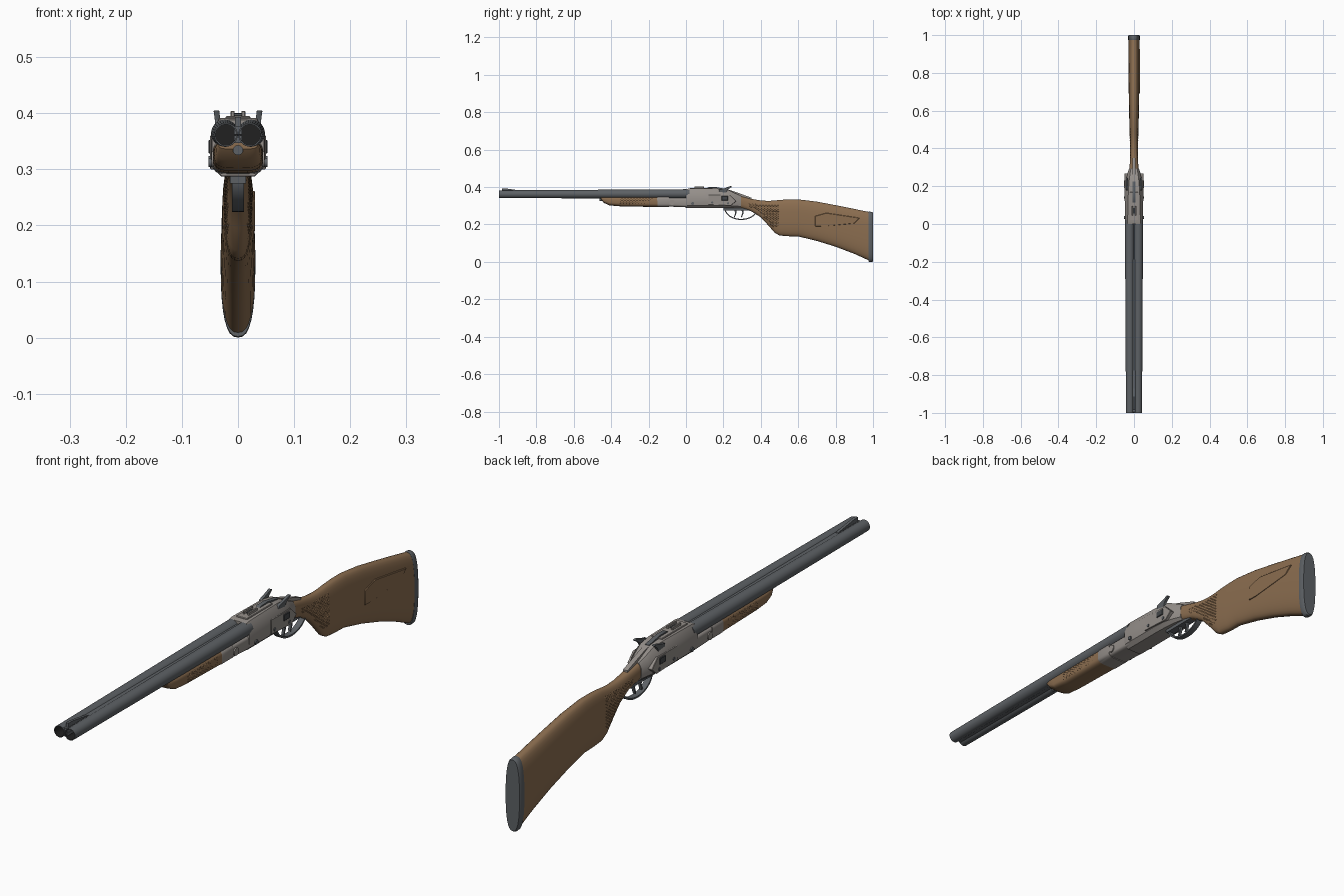
import bpy, bmesh, math
from mathutils import Vector, Matrix

if "Cube" in bpy.data.objects:
    bpy.data.objects.remove(bpy.data.objects["Cube"])

def material(name, r, g, b):
    m = bpy.data.materials.new(name)
    m.diffuse_color = (r, g, b, 1)
    m.use_nodes = True
    m.node_tree.nodes["Principled BSDF"].inputs["Base Color"].default_value = m.diffuse_color
    return m

WOOD = material("walnut wood", 0.26, 0.155, 0.08)
STEEL = material("blued steel", 0.11, 0.12, 0.13)
SILVER = material("worn silver steel", 0.30, 0.275, 0.255)
DARK = material("dark steel", 0.055, 0.06, 0.065)
BLACK = material("bore black", 0.015, 0.015, 0.015)

def finish(name, bm, *mats, smooth=True):
    bmesh.ops.recalc_face_normals(bm, faces=bm.faces[:])
    me = bpy.data.meshes.new(name)
    bm.to_mesh(me)
    bm.free()
    for m in mats:
        me.materials.append(m)
    ob = bpy.data.objects.new(name, me)
    bpy.context.collection.objects.link(ob)
    if smooth:
        bpy.ops.object.select_all(action='DESELECT')
        ob.select_set(True)
        bpy.context.view_layer.objects.active = ob
        bpy.ops.object.shade_smooth_by_angle(angle=math.radians(35))
    return ob

def skin(bm, rings):
    """Join rings of points into one closed body."""
    vs = [[bm.verts.new(p) for p in r] for r in rings]
    n = len(vs[0])
    for a, b in zip(vs, vs[1:]):
        for i in range(n):
            bm.faces.new((a[i], a[(i + 1) % n], b[(i + 1) % n], b[i]))
    bm.faces.new(vs[0])
    bm.faces.new(vs[-1])

def oval(y, top, bot, hx, power=2.6, n=32):
    zc, hz = (top + bot) / 2, (top - bot) / 2
    f = lambda v: math.copysign(abs(v) ** (2 / power), v)
    return [(hx * f(math.cos(t)), y, zc + hz * f(math.sin(t)))
            for t in (2 * math.pi * i / n for i in range(n))]

def loft(name, sections, mat, power=2.6):
    bm = bmesh.new()
    skin(bm, [oval(*s, power) for s in sections])
    return finish(name, bm, mat)

def prism(name, yz, x0, x1, mat, bevel=0.0):
    """Side profile extruded across x."""
    bm = bmesh.new()
    skin(bm, [[(x, y, z) for y, z in yz] for x in (x0, x1)])
    if bevel:
        bmesh.ops.bevel(bm, geom=bm.edges[:], offset=bevel, segments=1, affect='EDGES')
    return finish(name, bm, mat)

def box(name, x0, x1, y0, y1, z0, z1, mat, bevel=0.0):
    return prism(name, [(y0, z0), (y1, z0), (y1, z1), (y0, z1)], x0, x1, mat, bevel)

def rod(name, a, b, r1, r2, mat, n=24):
    a, b = Vector(a), Vector(b)
    bm = bmesh.new()
    rot = (b - a).to_track_quat('Z', 'Y').to_matrix().to_4x4()
    bmesh.ops.create_cone(bm, cap_ends=True, segments=n, radius1=r1, radius2=r2, depth=(b - a).length,
                          matrix=Matrix.Translation((a + b) / 2) @ rot)
    return finish(name, bm, mat)

# Barrels with hollow muzzles
for side, s in (("left", -1), ("right", 1)):
    bm = bmesh.new()
    def ring(y, r, x, z):
        return [(s * x + r * math.cos(t), y, z + r * math.sin(t))
                for t in (2 * math.pi * i / 32 for i in range(32))]
    skin(bm, [ring(-.90, .0185, .0215, .3615), ring(-1, .0185, .0215, .3615),
              ring(-1, .021, .0215, .3615), ring(.02, .0245, .0235, .364)])
    bm.faces.ensure_lookup_table()
    for f in bm.faces:
        c = f.calc_center_median()
        if c.y < -.89 and all((Vector((v.co.x - s * .0215, v.co.z - .3615))).length < .0195 for v in f.verts):
            f.material_index = 1
    finish(side + "_barrel", bm, STEEL, BLACK)

# Ribs between the barrels and front sight
box("top_rib", -.007, .007, -.995, .02, .362, .3775, STEEL)
box("bottom_rib", -.007, .007, -.995, .02, .347, .36, STEEL)
prism("front_sight", [(-.985, .374), (-.985, .393), (-.965, .393), (-.87, .379), (-.87, .374)], -.005, .005, STEEL)

# Fore-end wood and its metal fittings
loft("fore_end", [(-.455, .350, .336, .034), (-.44, .352, .316, .039), (-.41, .352, .302, .042),
                  (-.35, .352, .297, .043), (-.14, .352, .293, .044)], WOOD, 3.6)
rod("fore_end_plug", (0, -.462, .334), (0, -.43, .334), .009, .009, STEEL)
loft("fore_end_iron", [(-.155, .35, .297, .0435), (-.15, .352, .293, .045), (-.09, .352, .293, .045)], SILVER, 4)
loft("hinge_block", [(-.095, .345, .296, .043), (.02, .345, .291, .044)], SILVER, 5)

# Receiver: chamfered section narrowing into the wrist
def section(y, w, top, bot, flat):
    h = top - bot
    half = [(w * .62, bot), (w * .94, bot + h * .14), (w, bot + h * .3), (w, bot + h * .74), (flat, top)]
    return [(x, y, z) for x, z in half] + [(-x, y, z) for x, z in reversed(half)]

bm = bmesh.new()
skin(bm, [section(0, .046, .388, .288, .034), section(.012, .048, .391, .287, .034),
          section(.17, .048, .391, .287, .030), section(.225, .045, .386, .287, .026),
          section(.265, .035, .366, .288, .021), section(.295, .026, .352, .287, .016)])
finish("receiver", bm, SILVER)
prism("upper_tang", [(.22, .388), (.26, .376), (.35, .343), (.35, .335), (.22, .37)], -.009, .009, SILVER)

# Top plate, rear sight and opening lever
box("top_plate", -.022, .022, .02, .17, .385, .395, SILVER, .002)
for s in (-1, 1):
    box("rear_sight_post", s * .006, s * .013, .045, .095, .39, .404, SILVER, .001)
box("rear_sight_base", -.008, .008, .055, .085, .39, .397, DARK)
prism("opening_lever", [(.11, .392), (.12, .399), (.16, .400), (.225, .388), (.225, .382), (.15, .39)], -.008, .008, STEEL)

# Side fittings: lock plates, hammers and pins, mirrored
for side, s in (("left", -1), ("right", 1)):
    prism(side + "_lock_plate", [(.12, .305), (.24, .300), (.268, .325), (.235, .358), (.12, .36)],
          s * .03, s * .050, SILVER, .0015)
    box(side + "_lock_cover", s * .04, s * .053, .19, .225, .328, .352, DARK, .002)
    h = prism(side + "_hammer", [(.175, .372), (.18, .388), (.20, .392), (.238, .405), (.246, .401),
                                 (.222, .386), (.215, .368)], s * .029, s * .039, STEEL, .001)
    for v in h.data.vertices:  # lean outwards
        v.co.x += s * (v.co.z - .37) * .13
    for y, z, r in ((.035, .312, .008), (.14, .318, .006), (.225, .313, .006)):
        rod(side + "_pin", (s * .03, y, z), (s * .0525, y, z), r, r, STEEL, 16)
    rod(side + "_hinge_pin", (s * .03, -.075, .318), (s * .0475, -.075, .318), .014, .014, SILVER)

# Trigger guard and two triggers
def bow(inset):
    return [(.295 - (.09 - inset) * math.cos(t), .288 - (.064 - inset) * math.sin(t))
            for t in (math.pi * i / 20 for i in range(21))]
bm = bmesh.new()
skin(bm, [[(-.011, *o), (.011, *o), (.011, *i), (-.011, *i)] for o, i in zip(bow(0), bow(.006))])
finish("trigger_guard", bm, STEEL)
box("trigger_plate", -.014, .014, .20, .34, .275, .291, STEEL)
for y, name in ((.262, "front_trigger"), (.300, "rear_trigger")):
    prism(name, [(y - .006, .285), (y + .001, .262), (y - .006, .24), (y - .001, .238), (y + .008, .262),
                 (y + .006, .285)], -.005, .005, STEEL)

# Stock and butt plate: y, top, bottom, half width
STOCK = [(.24, .370, .290, .029), (.30, .350, .285, .024), (.35, .337, .270, .020), (.40, .328, .238, .0195),
         (.44, .326, .195, .021), (.475, .328, .155, .0225), (.50, .331, .141, .0235), (.55, .334, .137, .025),
         (.60, .334, .136, .026), (.70, .322, .112, .028), (.80, .303, .081, .029), (.90, .283, .043, .030),
         (.977, .267, .008, .030)]
loft("stock", STOCK, WOOD)
loft("butt_plate", [(.975, .268, .002, .0305), (.980, .269, 0, .031), (.995, .267, 0, .031),
                    (1.0, .263, .004, .028)], STEEL)
prism("cheek_panel", [(.69, .19), (.69, .245), (.75, .262), (.93, .235), (.90, .205), (.73, .19)],
      .02, .0305, WOOD, .002)

# Checkering: small raised diamonds on grip and fore-end
def surface(y):
    for a, b in zip(STOCK, STOCK[1:]):
        if a[0] <= y <= b[0]:
            k = (y - a[0]) / (b[0] - a[0])
            return [p + (q - p) * k for p, q in zip(a[1:], b[1:])]

def diamond(bm, s, x, y, z, a=.0065, b=.005):
    base = [bm.verts.new((s * (x - .001), y + a * u, z + b * v)) for u, v in ((1, 0), (0, 1), (-1, 0), (0, -1))]
    tip = bm.verts.new((s * (x + .0017), y, z))
    for i in range(4):
        bm.faces.new((base[i], base[(i + 1) % 4], tip))
    bm.faces.new(base)

bm = bmesh.new()
for s in (-1, 1):
    for i in range(20):
        y = .34 + i * .008
        top, bot, hx = surface(y)
        for j in range(11):
            z = .19 + j * .012 + (i % 2) * .006
            if max(bot + .02, .19) <= z <= top - .022:
                k = abs(z - (top + bot) / 2) / ((top - bot) / 2)
                diamond(bm, s, hx * (1 - k ** 2.6) ** (1 / 2.6), y, z)
finish("grip_checkering", bm, WOOD, smooth=False)
bm = bmesh.new()
for s in (-1, 1):
    for i in range(22):
        for j in range(3):
            diamond(bm, s, .0425, -.35 + i * .008, .312 + j * .010 + (i % 2) * .005)
finish("fore_end_checkering", bm, WOOD, smooth=False)
